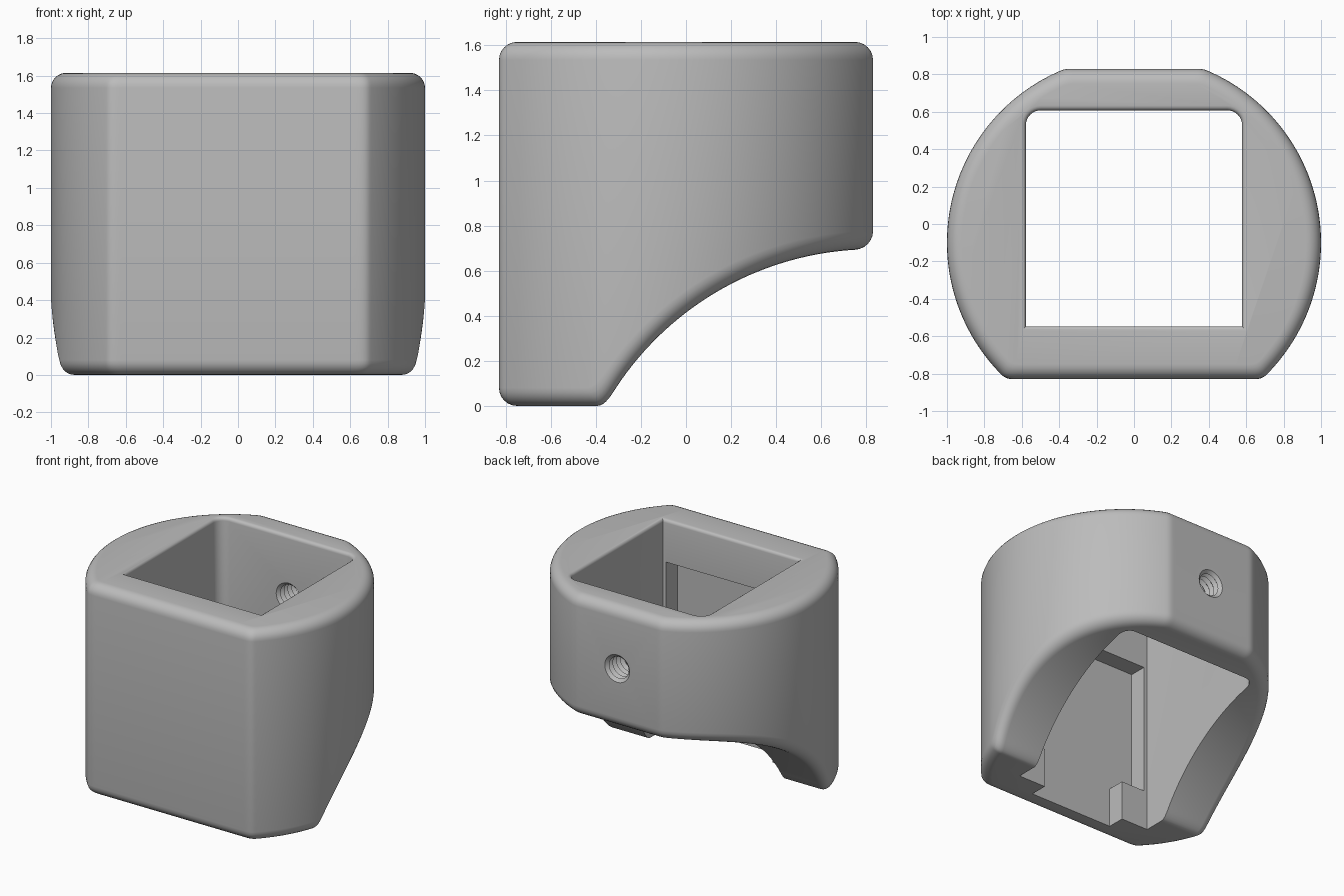
import bpy, bmesh
from math import sin, cos, sqrt, radians, pi

cube = bpy.data.objects.get("Cube")
if cube:
    bpy.data.objects.remove(cube, do_unlink=True)

HEIGHT = 1.615
CENTRE_Y = -0.1        # axis of the round body
ROUND = 0.08           # outer edge rounding
STEPS = 6

grey = bpy.data.materials.new("warm_grey")
grey.use_nodes = True
COLOUR = (0.5, 0.5, 0.5, 1)
grey.diffuse_color = COLOUR
grey.node_tree.nodes["Principled BSDF"].inputs["Base Color"].default_value = COLOUR


def make_object(name, bm):
    bmesh.ops.recalc_face_normals(bm, faces=bm.faces)
    mesh = bpy.data.meshes.new(name)
    bm.to_mesh(mesh)
    bm.free()
    mesh.materials.append(grey)
    obj = bpy.data.objects.new(name, mesh)
    bpy.context.collection.objects.link(obj)
    return obj


def bridge(bm, rings):
    for a, b in zip(rings, rings[1:]):
        n = len(a)
        for i in range(n):
            j = (i + 1) % n
            bm.faces.new((a[i], a[j], b[j], b[i]))


def loft(name, rings):
    """Closed solid through a stack of equal point rings."""
    bm = bmesh.new()
    rings = [[bm.verts.new(p) for p in ring] for ring in rings]
    bridge(bm, rings)
    bm.faces.new(rings[0])
    bm.faces.new(rings[-1])
    return make_object(name, bm)


def box(name, half_x, y0, y1, z0, z1):
    corners = [(-half_x, y0), (half_x, y0), (half_x, y1), (-half_x, y1)]
    return loft(name, [[(x, y, z) for x, y in corners] for z in (z0, z1)])


def smooth_min(a, b, s):
    h = max(s - abs(a - b), 0) / s
    return min(a, b) - h * h * s / 4


def outline(d):
    """Round plan with a front and a back flat, inset by d."""
    count = 150
    half = []
    for i in range(count + 1):
        a = radians(-50 + 121 * i / count)
        r = 1 - d
        if sin(a) < -0.3:
            r = smooth_min(r, (0.73 - d) / -sin(a), 0.028)
        elif sin(a) > 0.3:
            r = smooth_min(r, (0.93 - d) / sin(a), 0.01)
        half.append((r * cos(a), CENTRE_Y + r * sin(a)))
    return half + [(-x, y) for x, y in reversed(half)]


def floor_z(y, k):
    """Underside: flat foot running into a large arc, raised by k."""
    arc = -0.67 + sqrt(max((1.365 + k) ** 2 - (y - 0.83) ** 2, 0))
    return -smooth_min(-k, -arc, 0.06)


# Body: plan outline with rounded top and bottom rims
bm = bmesh.new()
rim = [(ROUND * (1 - cos(t)), ROUND * (1 - sin(t)))
       for t in (pi / 2 * i / STEPS for i in range(STEPS + 1))]
rings = [[bm.verts.new((x, y, floor_z(y, k))) for x, y in outline(d)]
         for d, k in reversed(rim)]
rings += [[bm.verts.new((x, y, HEIGHT - k)) for x, y in outline(d)]
          for d, k in rim]
bridge(bm, rings)
bm.faces.new(rings[-1])
under = rings[0]
n = len(under)
half = n // 2
first = max(i for i in range(half) if under[i].co.y < -0.5)
last = min(i for i in range(half) if under[i].co.y > 0.74)
bm.faces.new(under[:first + 1] + under[n - 1 - first:])
bm.faces.new(under[last:n - last])
for i in range(first, last):
    bm.faces.new((under[i], under[i + 1], under[n - 2 - i], under[n - 1 - i]))
body = make_object("clamp_body", bm)


# Square opening, rounded at its back corners, with a softened top rim
def opening(o, z):
    w, front, back, r = 0.578 + o, -0.547 - o, 0.608 + o, 0.08 + o
    pts = [(-w, front, z), (w, front, z)]
    for cx, start in ((w - r, 0), (r - w, pi / 2)):
        for i in range(9):
            a = start + pi / 2 * i / 8
            pts.append((cx + r * cos(a), back - r + r * sin(a), z))
    return pts


LIP = 0.025
levels = [(0, -0.5)]
for i in range(5):
    t = pi / 2 * i / 4
    levels.append((LIP * (1 - cos(t)), HEIGHT - LIP * (1 - sin(t))))
levels.append((LIP, HEIGHT + 0.2))
cutters = [loft("opening_cutter", [opening(o, z) for o, z in levels])]

# Pocket in the front wall, leaving two tabs at its lower corners
cutters.append(box("pocket_cutter", 0.55, -0.68, -0.4, 0.3, 1.29))
cutters.append(box("pocket_foot_cutter", 0.35, -0.68, -0.41, -0.3, 0.4))

# Threaded screw hole through the back wall
thread = [[(r * cos(2 * pi * j / 32), 0.5 + 0.022 * i, 1.15 + r * sin(2 * pi * j / 32))
           for j in range(32)]
          for i, r in enumerate([0.082, 0.105] * 10)]
cutters.append(loft("screw_hole_cutter", thread))

bpy.context.view_layer.objects.active = body
for cutter in cutters:
    mod = body.modifiers.new(cutter.name, 'BOOLEAN')
    mod.operation = 'DIFFERENCE'
    mod.solver = 'EXACT'
    mod.object = cutter
    bpy.ops.object.modifier_apply(modifier=mod.name)
    bpy.data.objects.remove(cutter, do_unlink=True)

bpy.ops.object.select_all(action='DESELECT')
body.select_set(True)
bpy.ops.object.shade_smooth_by_angle(angle=radians(30))
